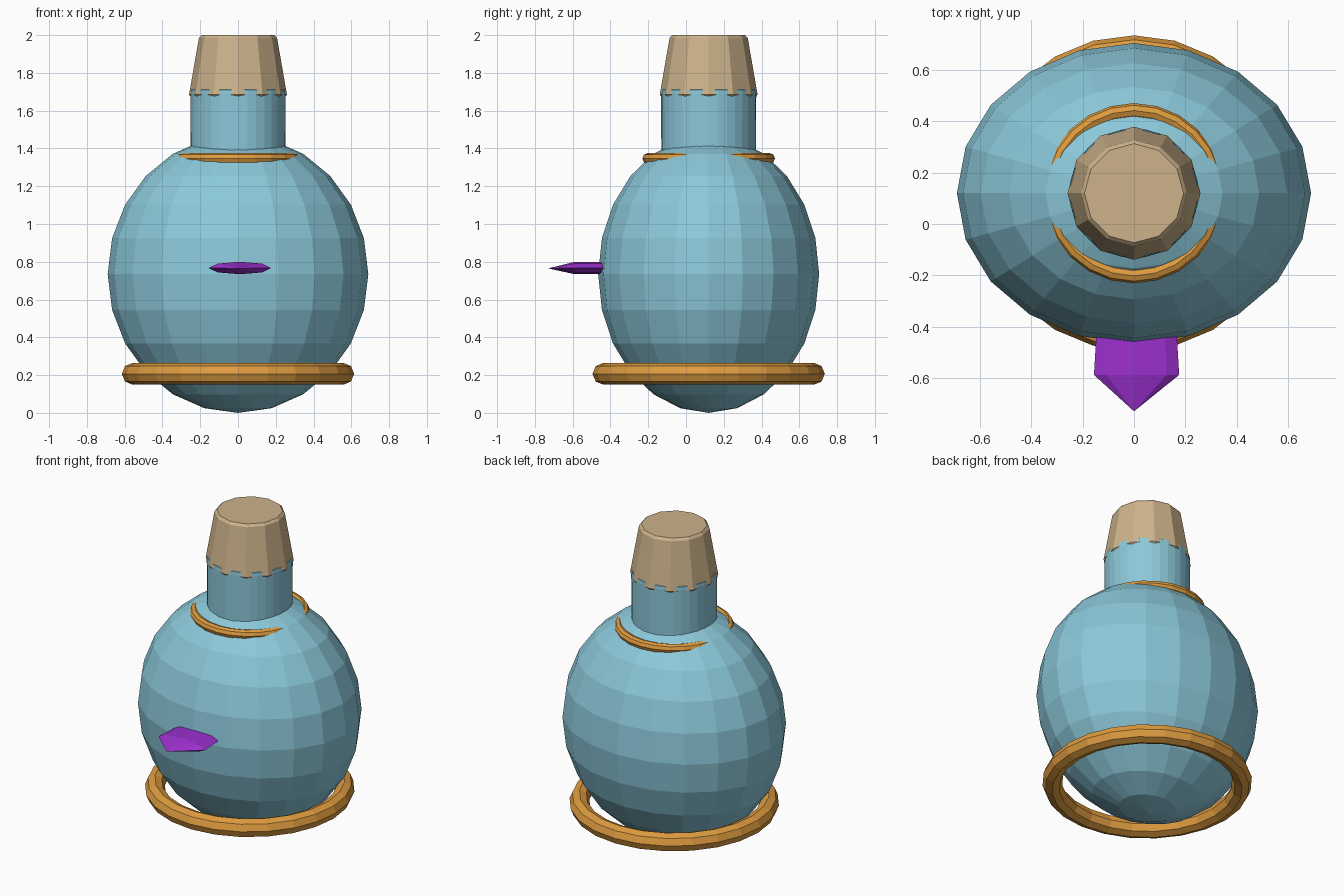
import bpy
from math import cos, sin, tau

cube = bpy.data.objects.get("Cube")
if cube:
    bpy.data.objects.remove(cube, do_unlink=True)

CENTRE_Y = 0.12


def make_material(name, colour):
    mat = bpy.data.materials.new(name)
    mat.use_nodes = True
    rgba = (*colour, 1)
    mat.diffuse_color = rgba
    mat.node_tree.nodes["Principled BSDF"].inputs["Base Color"].default_value = rgba
    return mat


glass = make_material("glass_blue", (0.26, 0.58, 0.70))
cork = make_material("cork_tan", (0.61, 0.45, 0.26))
gold = make_material("gold_orange", (0.73, 0.33, 0.05))
purple = make_material("purple", (0.33, 0.03, 0.62))


def finish(obj, name, mat):
    obj.name = name
    obj.data.materials.append(mat)
    return obj


def lathe(name, profile, sides, mat):
    """Closed, flat-faced turned shape from (radius, height) pairs."""
    verts = [(r * cos(tau * i / sides), CENTRE_Y + r * sin(tau * i / sides), z)
             for r, z in profile for i in range(sides)]
    faces = []
    for k in range(len(profile) - 1):
        a, b = k * sides, (k + 1) * sides
        for i in range(sides):
            j = (i + 1) % sides
            faces.append((a + i, a + j, b + j, b + i))
    last = (len(profile) - 1) * sides
    faces.append(tuple(reversed(range(sides))))
    faces.append(tuple(range(last, last + sides)))
    mesh = bpy.data.meshes.new(name)
    mesh.from_pydata(verts, [], faces)
    obj = bpy.data.objects.new(name, mesh)
    bpy.context.collection.objects.link(obj)
    return finish(obj, name, mat)


def ring(name, z, major, minor):
    bpy.ops.mesh.primitive_torus_add(
        major_segments=24, minor_segments=8, major_radius=major,
        minor_radius=minor, location=(0, CENTRE_Y, z))
    return finish(bpy.context.object, name, gold)


# Round body, slightly narrower from front to back
bpy.ops.mesh.primitive_uv_sphere_add(
    segments=20, ring_count=12, radius=1, location=(0, CENTRE_Y, 0.735))
body = finish(bpy.context.object, "body", glass)
body.scale = (0.69, 0.585, 0.735)

# Neck and tapered stopper; the neck just breaks through the stopper's flats
lathe("neck", [(0.25, 1.2), (0.252, 1.69), (0.25, 1.71), (0.235, 1.72)], 32, glass)
lathe("stopper", [(0.242, 1.665), (0.259, 1.685), (0.207, 1.985), (0.193, 2.0)], 12, cork)

# Base and collar rings
ring("base_ring", 0.207, 0.557, 0.058)
ring("collar_ring", 1.347, 0.322, 0.029)

# Flat pointed beak on the front
SIDES = 8
verts = [(0.01 + rx * cos(tau * i / SIDES), y, 0.767 + 0.033 * sin(tau * i / SIDES))
         for y, rx in ((-0.40, 0.155), (-0.588, 0.166)) for i in range(SIDES)]
tip = len(verts)
verts.append((0, -0.73, 0.765))
faces = [tuple(range(SIDES))[::-1]]
for i in range(SIDES):
    j = (i + 1) % SIDES
    faces.append((i, j, SIDES + j, SIDES + i))
    faces.append((SIDES + i, SIDES + j, tip))
mesh = bpy.data.meshes.new("beak")
mesh.from_pydata(verts, [], faces)
beak = bpy.data.objects.new("beak", mesh)
bpy.context.collection.objects.link(beak)
finish(beak, "beak", purple)
